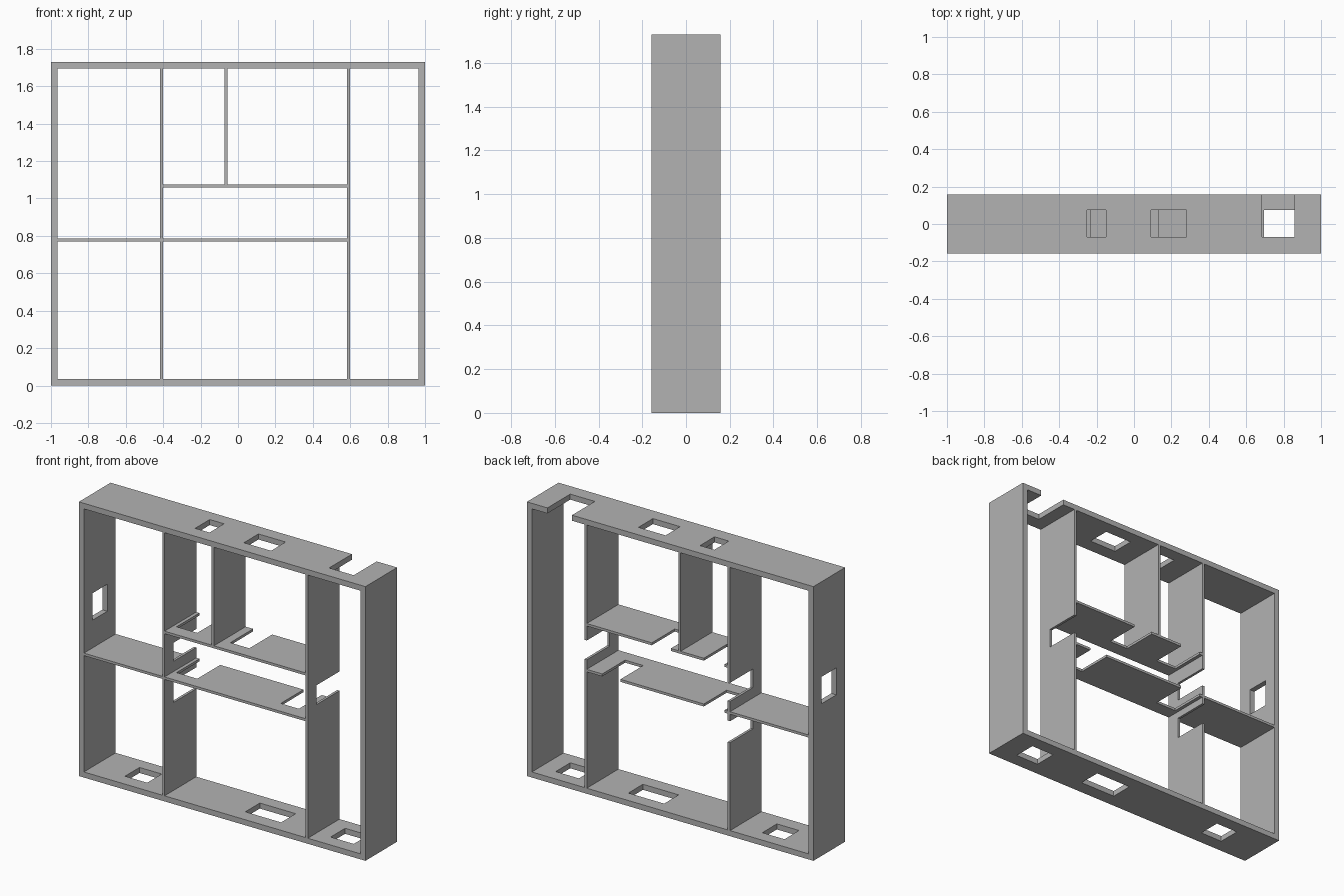
import bpy, bmesh
from mathutils import Vector

cube = bpy.data.objects.get("Cube")
if cube:
    bpy.data.objects.remove(cube, do_unlink=True)

grey = bpy.data.materials.new("plain_grey")
grey.use_nodes = True
colour = (0.45, 0.45, 0.45, 1)
grey.diffuse_color = colour
grey.node_tree.nodes["Principled BSDF"].inputs["Base Color"].default_value = colour

D = 0.158            # half depth
H = 1.73             # height
T, t = 0.035, 0.016  # outer and inner board thickness
Y0, Y1 = -0.07, 0.075  # front and back of the openings
BACK = D


def board(name, flat, pos, span, thick, cuts=()):
    """Board of depth 2D centred on pos; cuts are (start, end, back) along its span.
    flat: span runs along x, otherwise along z."""
    us = sorted({*span, *[c for cut in cuts for c in cut[:2]]})
    vs = sorted({-D, D, *([Y0] if cuts else []), *[cut[2] for cut in cuts]})
    bm = bmesh.new()

    def vert(u, v):
        return bm.verts.new(Vector((u, v, pos)) if flat else Vector((pos, v, u)))

    for u0, u1 in zip(us, us[1:]):
        for v0, v1 in zip(vs, vs[1:]):
            u, v = (u0 + u1) / 2, (v0 + v1) / 2
            if any(a < u < b and Y0 < v < back for a, b, back in cuts):
                continue
            bm.faces.new([vert(u0, v0), vert(u1, v0), vert(u1, v1), vert(u0, v1)])
    bmesh.ops.remove_doubles(bm, verts=bm.verts, dist=0.0005)
    bmesh.ops.recalc_face_normals(bm, faces=bm.faces)
    mesh = bpy.data.meshes.new(name)
    bm.to_mesh(mesh)
    bm.free()
    mesh.materials.append(grey)
    ob = bpy.data.objects.new(name, mesh)
    bpy.context.collection.objects.link(ob)
    mod = ob.modifiers.new("thickness", 'SOLIDIFY')
    mod.thickness = thick
    mod.offset = 0


# Outer frame
board("floor", True, T / 2, (-1, 1), T,
      [(-0.74, -0.585, Y1), (0.10, 0.35, Y1), (0.695, 0.857, Y1)])
board("ceiling", True, H - T / 2, (-1, 1), T,
      [(-0.25, -0.15, Y1), (0.09, 0.28, Y1), (0.685, 0.857, BACK)])
board("right_wall", False, -1 + T / 2, (T, H - T), T, [(0.96, 1.13, Y1)])
board("left_wall", False, 1 - T / 2, (T, H - T), T)

# Upright partitions
XA, XB, XC = -0.41, 0.59, -0.065
ZM, ZU = 0.777, 1.066
board("right_partition", False, XA, (T, H - T), t,
      [(0.59, 0.725, BACK), (0.85, 0.967, BACK)])
board("left_partition", False, XB, (T, H - T), t, [(0.845, 0.967, BACK)])
board("upper_partition", False, XC, (ZU + t / 2, H - T), t)

# Shelves between the partitions
board("side_shelf", True, ZM, (-1 + T, XA - t / 2), t)
board("middle_shelf", True, ZM, (XA + t / 2, XB - t / 2), t,
      [(-0.38, -0.235, BACK), (0.347, 0.474, BACK)])
board("upper_shelf", True, ZU, (XA + t / 2, XB - t / 2), t,
      [(-0.38, -0.235, BACK), (-0.005, 0.128, BACK)])
